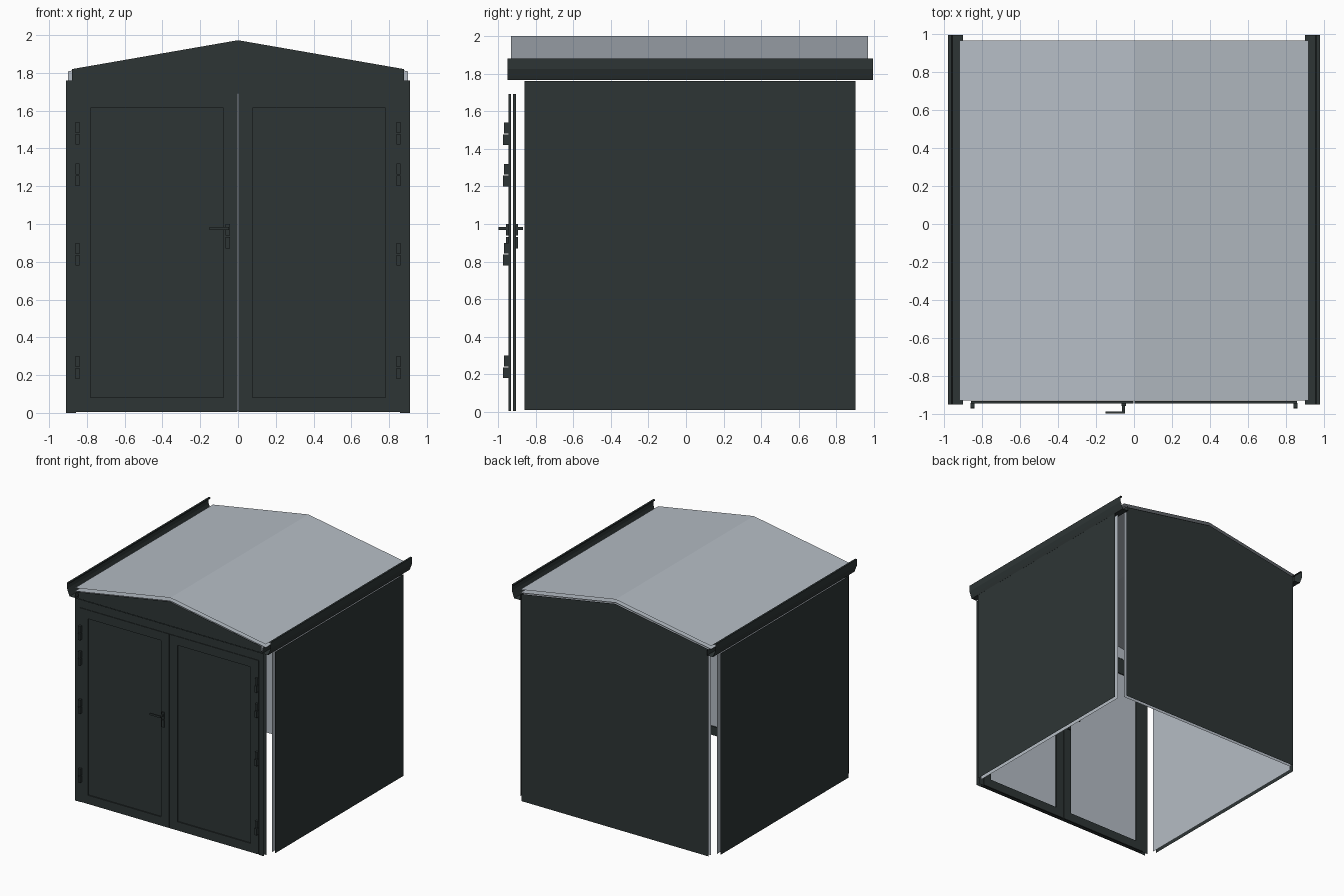
import bpy
import bmesh
from mathutils import Vector

cube = bpy.data.objects.get("Cube")
if cube:
    bpy.data.objects.remove(cube, do_unlink=True)


def material(name, rgb):
    m = bpy.data.materials.new(name)
    m.use_nodes = True
    m.diffuse_color = (*rgb, 1)
    m.node_tree.nodes["Principled BSDF"].inputs["Base Color"].default_value = (*rgb, 1)
    return m


DARK = material("anthracite", (0.027, 0.036, 0.036))
LIGHT = material("light grey", (0.46, 0.505, 0.555))


def build(name, verts, faces, mat, closed=False):
    bm = bmesh.new()
    vs = [bm.verts.new(v) for v in verts]
    for f in faces:
        bm.faces.new([vs[i] for i in f])
    if closed:
        bmesh.ops.recalc_face_normals(bm, faces=bm.faces)
    mesh = bpy.data.meshes.new(name)
    bm.to_mesh(mesh)
    bm.free()
    mesh.materials.append(mat)
    obj = bpy.data.objects.new(name, mesh)
    bpy.context.collection.objects.link(obj)
    return obj


def sheet(name, pts, toward, mat):
    """One flat metal sheet whose normal points along 'toward'."""
    n = Vector()
    for a, b in zip(pts, pts[1:] + pts[:1]):
        n += Vector(a).cross(Vector(b))
    if n.dot(Vector(toward)) < 0:
        pts = pts[::-1]
    return build(name, pts, [range(len(pts))], mat)


def box(name, x, y, z, mat=DARK):
    verts = [(a, b, c) for a in x for b in y for c in z]
    faces = [(0, 1, 3, 2), (4, 6, 7, 5), (0, 4, 5, 1), (2, 3, 7, 6), (0, 2, 6, 4), (1, 5, 7, 3)]
    return build(name, verts, faces, mat, True)


def strip(name, profile, y0, y1, mat):
    """Open profile in x and z, run along y."""
    n = len(profile)
    verts = [(x, y, z) for y in (y0, y1) for x, z in profile]
    return build(name, verts, [(i, i + 1, n + i + 1, n + i) for i in range(n - 1)], mat)


def ring(name, x0, x1, z0, z1, w, y0, y1):
    """Rectangular mitred frame of width w."""
    verts = []
    for d, y in ((0, y0), (w, y0), (w, y1), (0, y1)):
        verts += [(x0 + d, y, z0 + d), (x1 - d, y, z0 + d), (x1 - d, y, z1 - d), (x0 + d, y, z1 - d)]
    faces = []
    for k in range(4):
        n = (k + 1) % 4
        faces += [(4*k + i, 4*k + (i + 1) % 4, 4*n + (i + 1) % 4, 4*n + i) for i in range(4)]
    return build(name, verts, faces, DARK, True)


SLOPE = 0.174


def roof_z(ridge, x):
    return ridge - SLOPE * abs(x)


for side, label in ((-1, "right"), (1, "left")):
    # Side wall: outer and inner skin
    for x, skin, mat, d in ((0.96, "outer", DARK, 1), (0.927, "inner", LIGHT, -1)):
        x *= side
        sheet(f"{label}_wall_{skin}", [(x, -0.86, 0.01), (x, 0.9, 0.01), (x, 0.9, 1.76), (x, -0.86, 1.76)],
              (d * side, 0, 0), mat)

    # Back wall halves
    for y, skin, mat, d in ((0.975, "outer", DARK, 1), (0.945, "inner", LIGHT, -1)):
        e = 0.9 * side
        sheet(f"{label}_back_wall_{skin}", [(0, y, 0.01), (e, y, 0.01), (e, y, roof_z(1.965, e)), (0, y, 1.965)],
              (0, d, 0), mat)

    # Front gable halves with edge trim
    e = 0.88 * side
    for y, skin, mat, d in ((-0.936, "outer", DARK, -1), (-0.908, "inner", LIGHT, 1)):
        sheet(f"{label}_gable_{skin}", [(0, y, 1.76), (e, y, 1.76), (e, y, roof_z(1.97, e)), (0, y, 1.97)],
              (0, d, 0), mat)
    sheet(f"{label}_gable_trim", [(0, -0.942, 1.955), (e, -0.942, roof_z(1.955, e)),
                                  (e, -0.942, roof_z(1.973, e)), (0, -0.942, 1.973)], (0, -1, 0), DARK)

    # Roof slope: top and ceiling skin
    for ridge, skin, d in ((2.0, "top", 1), (1.972, "ceiling", -1)):
        e = 0.918 * side
        z = roof_z(ridge, e)
        sheet(f"{label}_roof_{skin}", [(0, -0.93, ridge), (e, -0.93, z), (e, 0.967, z), (0, 0.967, ridge)],
              (0, 0, d), LIGHT)

    # Gutter
    profile = [(0.9, 1.81), (0.9, 1.765), (0.955, 1.765), (0.965, 1.79), (0.978, 1.825),
               (0.978, 1.88), (0.962, 1.88), (0.962, 1.87)]
    strip(f"{label}_gutter", [(side * x, z) for x, z in profile], -0.95, 0.995, DARK)

    # Door leaf: outside and inside mitred frames around a two skin panel
    x0, x1 = sorted((0.002 * side, 0.858 * side))
    ring(f"{label}_door_frame_outer", x0, x1, 0.005, 1.69, 0.076, -0.945, -0.931)
    ring(f"{label}_door_frame_inner", x0, x1, 0.005, 1.69, 0.076, -0.919, -0.905)
    for y, skin, mat, d in ((-0.936, "outer", DARK, -1), (-0.914, "inner", LIGHT, 1)):
        a, b = x0 + 0.07, x1 - 0.07
        sheet(f"{label}_door_panel_{skin}", [(a, y, 0.07), (b, y, 0.07), (b, y, 1.63), (a, y, 1.63)],
              (0, d, 0), mat)

    # Hinges
    for i, z in enumerate((0.18, 0.78, 1.2, 1.42)):
        hx = sorted((0.84 * side, 0.86 * side))
        box(f"{label}_hinge_{i + 1}", hx, (-0.972, -0.943), (z, z + 0.057))
        box(f"{label}_hinge_cap_{i + 1}", hx, (-0.968, -0.943), (z + 0.062, z + 0.12))

# Door casing: two posts and a lintel, front and back skin
for y, skin, d in ((-0.94, "outer", -1), (-0.91, "inner", 1)):
    half = [(0.91, 0), (0.91, 1.76)]
    inner = [(0.858, 1.69), (0.858, 0)]
    outline = half + [(-x, z) for x, z in half[::-1]]
    outline += [(-x, z) for x, z in inner[::-1]] + inner
    sheet(f"door_casing_{skin}", [(x, y, z) for x, z in outline], (0, d, 0), DARK)

# Handle on both faces of the right leaf
for label, face, tip in (("outer", -0.945, -0.998), ("inner", -0.905, -0.866)):
    d = 0.012 if tip > face else -0.012
    lever = sorted((tip, tip - d))
    box(f"handle_plate_{label}", (-0.067, -0.043), sorted((face, face + d)), (0.94, 1.0))
    box(f"lock_plate_{label}", (-0.067, -0.043), sorted((face, face + d)), (0.87, 0.932))
    box(f"handle_stem_{label}", (-0.062, -0.048), sorted((face, tip)), (0.967, 0.983))
    box(f"handle_lever_{label}", (-0.15, -0.048), lever, (0.967, 0.983))
